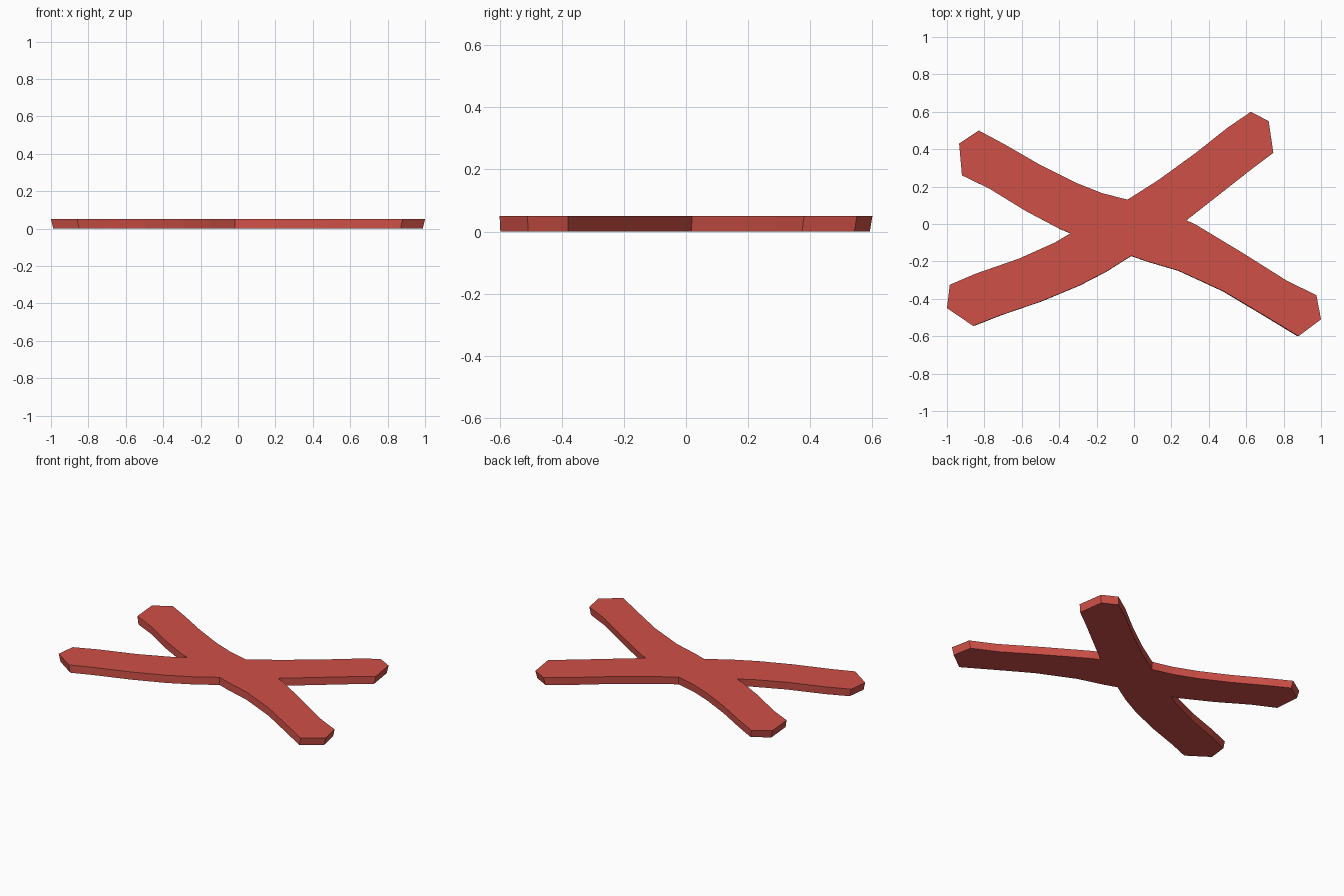
import bpy, bmesh

THICK = 0.05

red = bpy.data.materials.new("brick red")
red.diffuse_color = (0.62, 0.08, 0.063, 1)

# Top outline of the two crossed strips, clockwise, one arm at a time
upper_left = [(-0.40, -0.025), (-0.58, 0.07), (-0.775, 0.19), (-0.92, 0.26),
              (-0.935, 0.43), (-0.83, 0.50), (-0.69, 0.425), (-0.50, 0.315),
              (-0.31, 0.22), (-0.17, 0.165), (-0.035, 0.13)]
upper_right = [(0.13, 0.235), (0.33, 0.38), (0.50, 0.515), (0.625, 0.60),
               (0.72, 0.55), (0.745, 0.38), (0.625, 0.29), (0.28, 0.02)]
lower_right = [(0.325, 0.0), (0.59, -0.16), (0.82, -0.305), (0.975, -0.38),
               (1.0, -0.51), (0.88, -0.60), (0.715, -0.50), (0.48, -0.36),
               (0.24, -0.25), (0.07, -0.20), (-0.015, -0.17)]
lower_left = [(-0.15, -0.255), (-0.295, -0.33), (-0.50, -0.415), (-0.72, -0.49),
              (-0.86, -0.545), (-1.0, -0.45), (-0.985, -0.325), (-0.845, -0.265),
              (-0.615, -0.185), (-0.425, -0.10), (-0.34, -0.05)]
outline = upper_left + upper_right + lower_right + lower_left

# Flat cross slab: the underside is slightly smaller than the top
bm = bmesh.new()
top = [bm.verts.new((x, y, THICK)) for x, y in outline]
bottom = [bm.verts.new((x * 0.988, y * 0.991 - 0.003, 0)) for x, y in outline]
bm.faces.new(top)
bm.faces.new(bottom)
n = len(outline)
for i in range(n):
    j = (i + 1) % n
    bm.faces.new((top[i], top[j], bottom[j], bottom[i]))
bmesh.ops.recalc_face_normals(bm, faces=bm.faces)

mesh = bpy.data.meshes.new("crossed_strips")
bm.to_mesh(mesh)
bm.free()
mesh.materials.append(red)
bpy.context.collection.objects.link(bpy.data.objects.new("crossed_strips", mesh))
